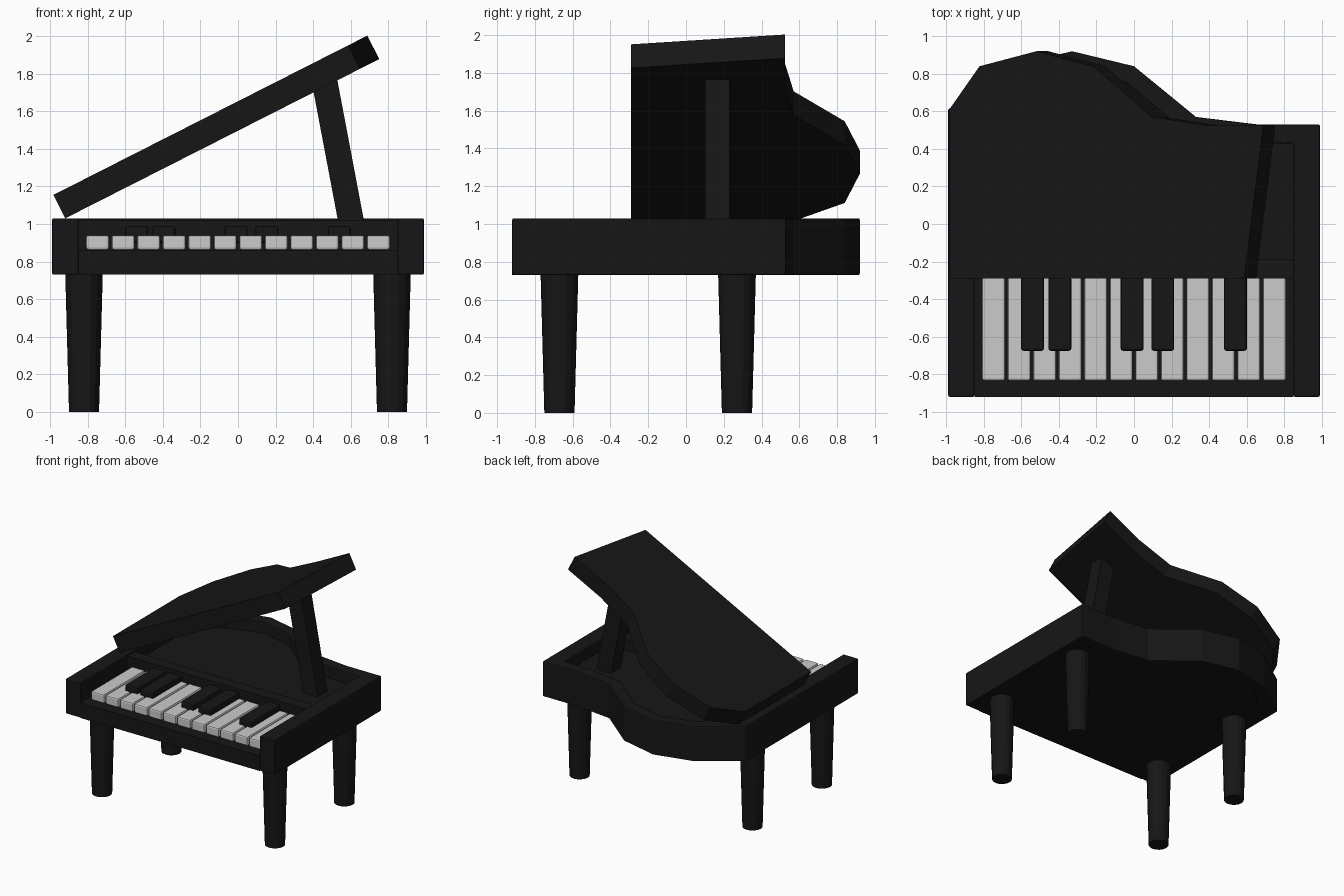
import bpy, bmesh, math
from mathutils import Vector

if "Cube" in bpy.data.objects:
    bpy.data.objects.remove(bpy.data.objects["Cube"])

black = bpy.data.materials.new("black_lacquer")
black.diffuse_color = (0.008, 0.008, 0.008, 1)
black.use_nodes = True
black.node_tree.nodes["Principled BSDF"].inputs["Base Color"].default_value = black.diffuse_color


def finish(name, bm, mat=black, bevel=0.0):
    bmesh.ops.recalc_face_normals(bm, faces=bm.faces)
    me = bpy.data.meshes.new(name)
    bm.to_mesh(me)
    bm.free()
    ob = bpy.data.objects.new(name, me)
    bpy.context.collection.objects.link(ob)
    if mat:
        me.materials.append(mat)
    if bevel:
        mod = ob.modifiers.new("Bevel", 'BEVEL')
        mod.width, mod.segments, mod.limit_method = bevel, 2, 'ANGLE'
        mod.angle_limit = math.radians(40)
    return ob


def prism(name, outline, z0, z1, **kw):
    """Extrude a flat outline from z0 up to z1."""
    bm = bmesh.new()
    face = bm.faces.new([bm.verts.new((x, y, z0)) for x, y in outline])
    ext = bmesh.ops.extrude_face_region(bm, geom=[face])
    top = [v for v in ext["geom"] if isinstance(v, bmesh.types.BMVert)]
    bmesh.ops.translate(bm, verts=top, vec=(0, 0, z1 - z0))
    return finish(name, bm, **kw)


def box(name, x0, x1, y0, y1, z0, z1, **kw):
    return prism(name, [(x0, y0), (x1, y0), (x1, y1), (x0, y1)], z0, z1, **kw)


# Case: curved rim wall, keybed, soundboard and fallboard
outer = [(-0.99, 0.61), (-0.66, 0.84), (-0.33, 0.92), (0, 0.84),
         (0.33, 0.57), (0.66, 0.53), (0.99, 0.53)]
inner = [(-0.85, 0.56), (-0.61, 0.75), (-0.32, 0.82), (-0.04, 0.75),
         (0.28, 0.48), (0.64, 0.43), (0.85, 0.43)]
wall = ([(-0.99, -0.92)] + outer + [(0.99, -0.92), (0.85, -0.92)]
        + inner[::-1] + [(-0.85, -0.92)])
prism("case_rim", wall, 0.73, 1.03, bevel=0.008)
prism("keybed", [(-0.85, -0.92)] + inner + [(0.85, -0.92)], 0.73, 0.86)
prism("soundboard", [(-0.85, -0.25)] + inner + [(0.85, -0.25)], 0.86, 0.93)
box("fallboard", -0.85, 0.85, -0.29, -0.19, 0.86, 1.02)

# Keys
for i in range(12):
    cx = -0.748 + i * 0.136
    box(f"white_key_{i + 1}", cx - 0.061, cx + 0.061, -0.835, -0.28,
        0.862, 0.94, mat=None, bevel=0.012)
for i, cx in enumerate((-0.54, -0.395, -0.01, 0.153, 0.54)):
    box(f"black_key_{i + 1}", cx - 0.061, cx + 0.061, -0.675, -0.28,
        0.90, 0.99, bevel=0.012)

# Tapered legs
for side, sx in (("left", -1), ("right", 1)):
    for place, y in (("front", -0.67), ("back", 0.27)):
        bm = bmesh.new()
        bmesh.ops.create_cone(bm, cap_ends=True, segments=16,
                              radius1=0.08, radius2=0.1, depth=0.74)
        ob = finish(f"{place}_{side}_leg", bm)
        ob.location = (sx * 0.82, y, 0.37)

# Raised lid, tilted about its left edge
lid = prism("lid", [(0, -0.29), (0, 0.61), (0.18, 0.84), (0.52, 0.92),
                    (0.86, 0.84), (1.21, 0.57), (1.53, 0.525), (1.875, 0.525),
                    (1.76, -0.29)], 0, 0.14)
lid.location = (-0.92, 0, 1.03)
lid.rotation_euler.y = math.radians(-26.9)

# Lid prop
foot, head = Vector((0.62, 0.165, 0.92)), Vector((0.461, 0.165, 1.76))
prop = box("lid_prop", -0.068, 0.068, -0.065, 0.065, 0, (head - foot).length)
prop.location = foot
prop.rotation_euler.y = math.atan2(head.x - foot.x, head.z - foot.z)
